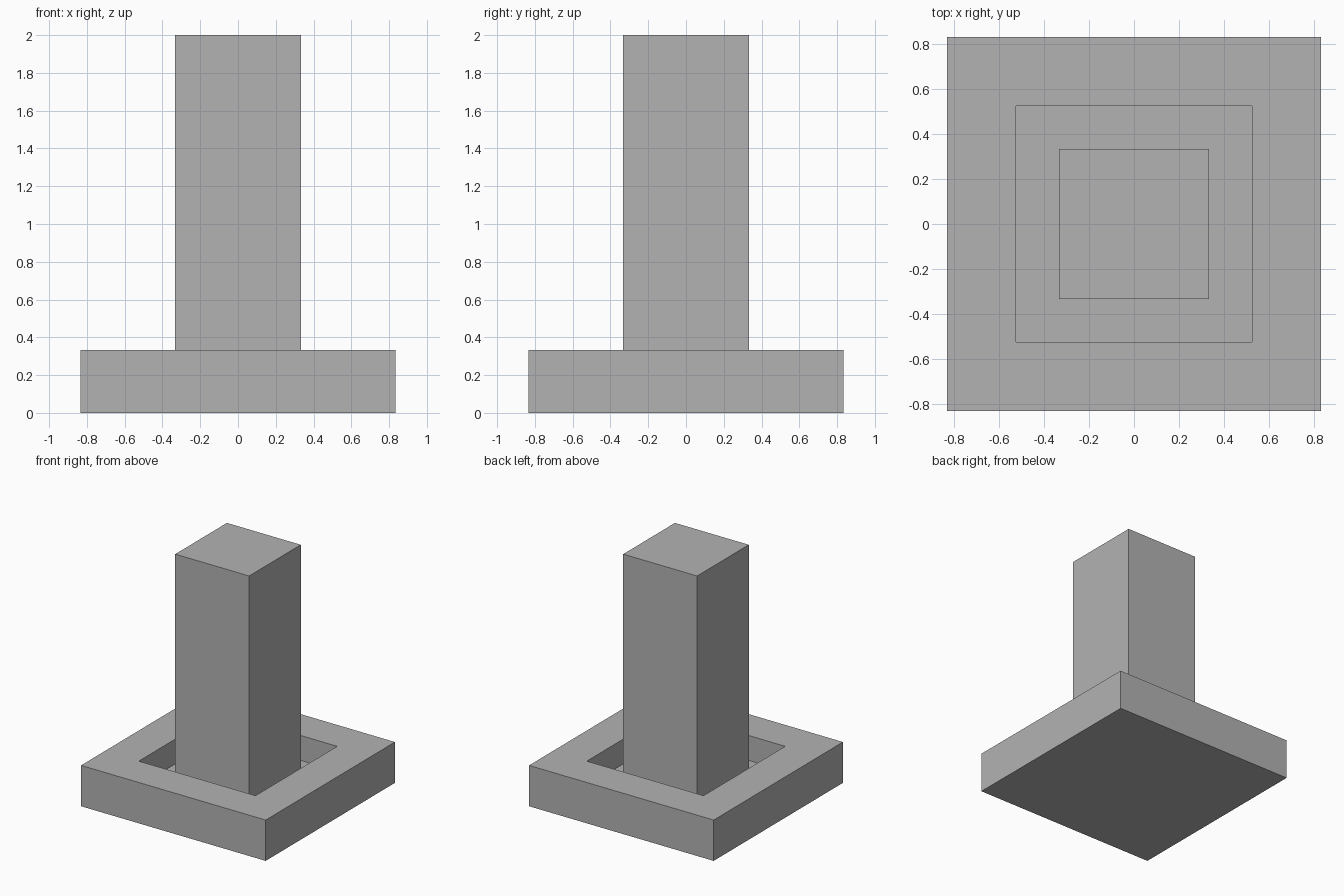
import bpy
import bmesh
from mathutils import Matrix

default = bpy.data.objects.get("Cube")
if default:
    bpy.data.objects.remove(default, do_unlink=True)

BASE_W, BASE_H = 5 / 3, 1 / 3
SOCKET_W, SOCKET_FLOOR = 0.8, 0.13
COLUMN_W, TOP = 2 / 3, 2.0

# One plain concrete grey
grey = bpy.data.materials.new("concrete grey")
grey.use_nodes = True
colour = (0.45, 0.45, 0.45, 1)
grey.diffuse_color = colour
grey.node_tree.nodes["Principled BSDF"].inputs["Base Color"].default_value = colour


def block_mesh(width, bottom, top):
    """Square block centred on the z axis."""
    bm = bmesh.new()
    place = Matrix.Translation((0, 0, (bottom + top) / 2))
    size = Matrix.Diagonal((width, width, top - bottom, 1))
    bmesh.ops.create_cube(bm, size=1, matrix=place @ size)
    return bm


def finish(bm, name):
    mesh = bpy.data.meshes.new(name)
    bm.to_mesh(mesh)
    bm.free()
    mesh.materials.append(grey)
    obj = bpy.data.objects.new(name, mesh)
    bpy.context.collection.objects.link(obj)
    return obj


# Footing: inset the top face and push it down to form the socket
bm = block_mesh(BASE_W, 0, BASE_H)
bm.normal_update()
top_face = max(bm.faces, key=lambda f: f.calc_center_median().z)
bmesh.ops.inset_region(bm, faces=[top_face], thickness=(BASE_W - SOCKET_W) / 2)
floor = bmesh.ops.extrude_discrete_faces(bm, faces=[top_face])["faces"][0]
for v in floor.verts:
    v.co.z = SOCKET_FLOOR
bmesh.ops.recalc_face_normals(bm, faces=bm.faces)
finish(bm, "footing")

# Column standing in the socket with a gap all round
finish(block_mesh(COLUMN_W, SOCKET_FLOOR, TOP), "column")
